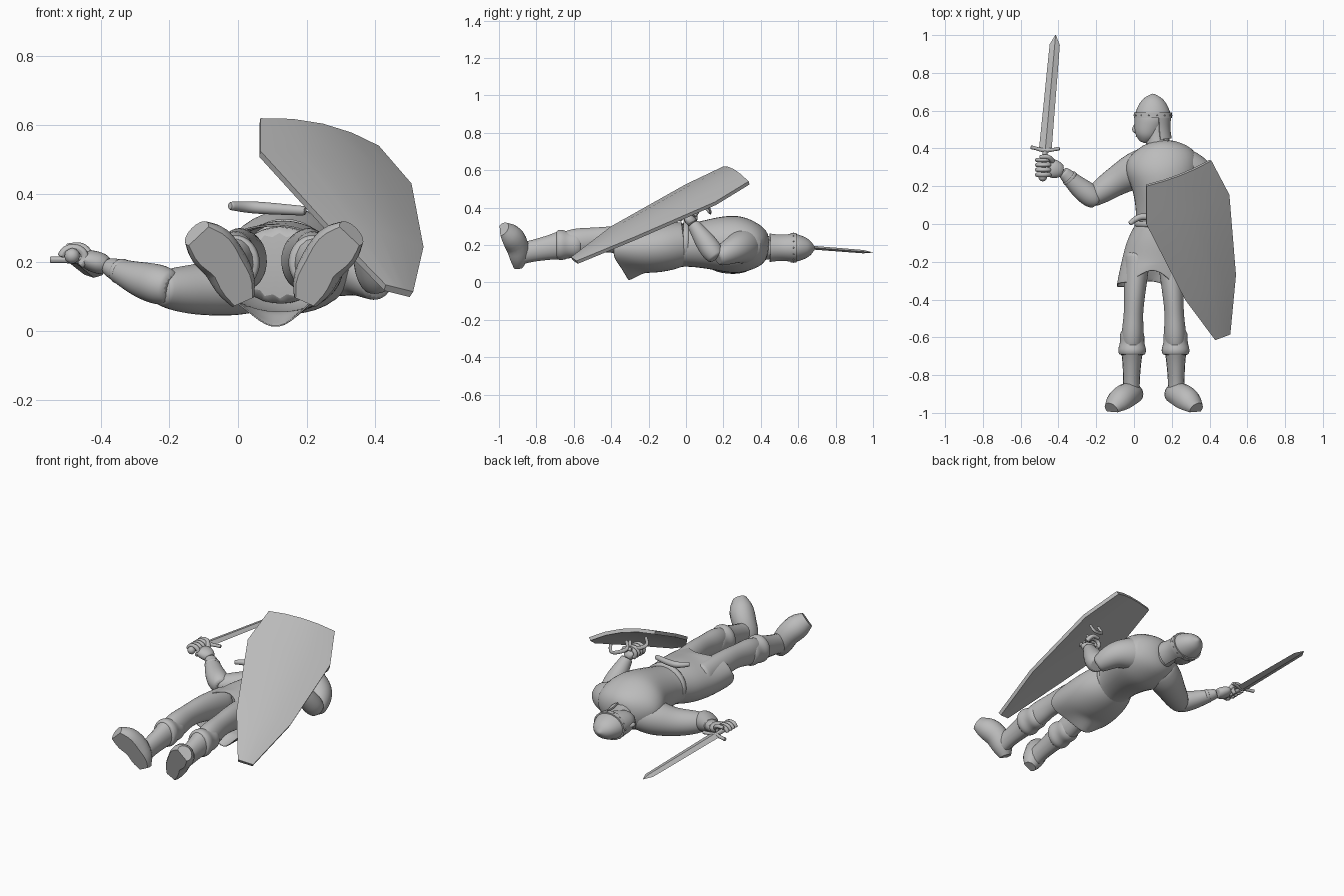
import bpy, bmesh, math
from mathutils import Vector
from math import cos, sin, radians

default_cube = bpy.data.objects.get("Cube")
if default_cube:
    bpy.data.objects.remove(default_cube, do_unlink=True)

grey = bpy.data.materials.new("plain_grey")
grey.use_nodes = True
grey.diffuse_color = (.5, .5, .5, 1)
grey.node_tree.nodes["Principled BSDF"].inputs["Base Color"].default_value = grey.diffuse_color

ACROSS_X, ACROSS_Y, ACROSS_Z = Vector((1, 0, 0)), Vector((0, 1, 0)), Vector((0, 0, 1))


def finish(name, mesh_builder, subdivide=False, thickness=0.0):
    """Turn a bmesh into a shaded grey object."""
    bmesh.ops.recalc_face_normals(mesh_builder, faces=mesh_builder.faces)
    mesh = bpy.data.meshes.new(name)
    mesh_builder.to_mesh(mesh)
    mesh_builder.free()
    mesh.materials.append(grey)
    part = bpy.data.objects.new(name, mesh)
    bpy.context.collection.objects.link(part)
    bpy.ops.object.select_all(action='DESELECT')
    part.select_set(True)
    bpy.context.view_layer.objects.active = part
    if thickness:
        solidify = part.modifiers.new("thickness", 'SOLIDIFY')
        solidify.thickness = thickness
        bpy.ops.object.modifier_apply(modifier=solidify.name)
    if subdivide:
        part.modifiers.new("smooth", 'SUBSURF')
    bpy.ops.object.shade_smooth_by_angle(angle=radians(35))


def sample(values, place):
    """Read a list of numbers or vectors as a smooth curve, with place from start to end."""
    if len(values) == 1:
        return values[0]
    last = len(values) - 1
    index = min(int(place * last), last - 1)
    f = place * last - index
    here, there = values[index], values[index + 1]
    leave = (there - values[max(index - 1, 0)]) / 2
    arrive = (values[min(index + 2, last)] - here) / 2
    return (here + (there - here) * (f * f * (3 - 2 * f))
            + leave * (f * (1 - f) ** 2) - arrive * (f * f * (1 - f)))


def sweep(path, widths, flat=(1,), sides=16, rings=12, up_hint=ACROSS_Z, start=0, turn=360, caps=True):
    """Skin ellipses along a smooth path; flat is height over width."""
    builder = bmesh.new()
    places = [k / (rings - 1) for k in range(rings)]
    points = [Vector(p) for p in path]
    centres = [sample(points, place) for place in places]
    whole = turn == 360
    angles = [radians(start + turn * k / sides) for k in range(sides if whole else sides + 1)]
    loops = []
    for k, place in enumerate(places):
        along = (centres[min(k + 1, rings - 1)] - centres[max(k - 1, 0)]).normalized()
        side = along.cross(up_hint).normalized()
        up = side.cross(along)
        width = sample(widths, place)
        height = width * sample(flat, place)
        loops.append([builder.verts.new(centres[k] + side * width * cos(a) + up * height * sin(a))
                      for a in angles])
    for lower, upper in zip(loops, loops[1:]):
        for k in range(sides):
            after = (k + 1) % len(angles)
            builder.faces.new((lower[k], lower[after], upper[after], upper[k]))
    if whole and caps:
        builder.faces.new(loops[0])
        builder.faces.new(loops[-1])
    return builder


def tube(name, path, widths, flat=(1,), **options):
    finish(name, sweep(path, widths, flat, **options), subdivide=True)


def ball(name, centre, radius):
    builder = bmesh.new()
    bmesh.ops.create_icosphere(builder, subdivisions=2, radius=radius)
    bmesh.ops.translate(builder, verts=builder.verts, vec=centre)
    finish(name, builder)


# Tunic: upper body with sloping shoulders
tube("tunic_body", [(.12, -.1, .19), (.155, .2, .205), (.13, .44, .185)],
     [.15, .125, .145, .175, .2, .175, .06], [.8, .9, .9, .87, .78, .7, 1])

# Skirt: open hem with a front slit and a drooping point at the back
skirt = sweep([(.135, 0, .21), (.125, -.18, .183), (.1, -.36, .19)], [.125, .172, .19, .195],
              [.9, .76, .69, .62], sides=32, caps=False)
hem_start, hem_length = -.2, .16
for vert in skirt.verts:
    share = (hem_start - vert.co.y) / hem_length
    if share > 0:
        facing = (vert.co.z - .19) / .12
        if facing > 0:
            vert.co.y += share * (.02 + .09 * facing ** 6)
        else:
            vert.co.y += share * .06 * facing ** 4
            vert.co.z -= share ** 4 * .05 * facing ** 10
finish("tunic_skirt", skirt, subdivide=True, thickness=.006)

# Belt and its knotted end
tube("belt", [(.135, -.02, .21), (.135, .02, .21)], [.136], [.88], rings=4)
tube("belt_knot", [(-.025, 0, .365), (.05, .04, .36), (.2, 0, .35)], [.012, .018, .014])

# Neck and face, turned toward the raised arm
tube("neck", [(.13, .4, .185), (.115, .56, .185)], [.07, .06, .06])
tube("head", [(.05, .43, .185), (.1, .6, .185)], [.02, .058, .078, .088, .07], [1, .8])
tube("nose", [(.022, .55, .185), (.002, .5, .185), (.02, .485, .185)], [.008, .014, .008],
     sides=8, up_hint=ACROSS_X)
tube("mouth", [(.024, .465, .165), (.014, .465, .185), (.024, .465, .205)], [.006],
     sides=8, up_hint=ACROSS_Y)

# Helmet: pointed dome, riveted rim and neck guard
rim = Vector((.1, .56, .185))
tube("helmet_dome", [rim, (.1, .69, .182)], [.098, .095, .08, .052, .006], [.8])
finish("helmet_band", sweep([rim, rim + ACROSS_Y * .03], [.1], [.8], sides=32, rings=2))
rivets = 14
for k in range(rivets):
    a = math.tau * k / rivets
    ball("helmet_rivet", rim + Vector((.1 * cos(a), .015, .08 * sin(a))), .004)
finish("neck_guard", sweep([rim, (.11, .445, .185)], [.098, .088, .09], [.8, .9],
                           start=110, turn=140), thickness=.008)


def fist(side, centre, start):
    """Four fingers and a thumb curled round a grip along y."""
    for finger in range(4):
        curl = [radians(start + 40 * k) for k in range(7)]
        height = .026 * (finger - 1.5)
        tube(side + "_finger", [centre + Vector((.035 * cos(a), height, .028 * sin(a))) for a in curl],
             [.013], sides=8, up_hint=ACROSS_Y)
    thumb = [centre + Vector(p) for p in ((.05, .03, 0), (.025, .055, .03), (-.02, .055, .03))]
    tube(side + "_thumb", thumb, [.016, .011], sides=8, up_hint=ACROSS_Y)


# Right arm, reaching out to hold the sword
elbow, wrist = Vector((-.22, .13, .125)), Vector((-.38, .28, .19))
grip = Vector((-.48, .3, .215))
tube("right_upper_arm", [(.1, .33, .17), (-.08, .235, .125), elbow - ACROSS_X * .015],
     [.09, .1, .082, .068, .048])
tube("right_forearm", [elbow + Vector((.03, -.01, 0)), elbow.lerp(wrist, .4), wrist],
     [.045, .06, .06, .052, .04, .03], [1, .85])
tube("right_cuff", [elbow.lerp(wrist, .7), elbow.lerp(wrist, .8)], [.045], [.85], rings=4)
tube("right_palm", [wrist, grip + ACROSS_X * .025], [.03, .045, .05, .035], [.8, .5])
fist("right", grip, -60)

# Sword: diamond-section blade, curved guard, grip and pommel
guard, tip, pommel = Vector((-.47, .39, .208)), Vector((-.415, 1, .16)), Vector((-.483, .248, .219))
finish("sword_blade", sweep([guard, tip], [.034 - .001 * k for k in range(8)] + [.002], [.33],
                            sides=4, rings=9))
tube("sword_guard", [guard + Vector((-.078, .018, 0)), guard, guard + Vector((.078, .01, 0))],
     [.012, .01, .014, .01, .012], sides=8)
tube("sword_grip", [guard, pommel], [.014], sides=8)
ball("sword_pommel", pommel, .023)

# Left arm, bent behind the shield
elbow, wrist = Vector((.41, .165, .13)), Vector((.365, .035, .315))
grip = Vector((.335, .01, .355))
tube("left_upper_arm", [(.2, .33, .2), (.345, .27, .18), elbow], [.09, .095, .08, .064, .045])
tube("left_forearm", [elbow, wrist], [.045, .058, .055, .042, .033])
tube("left_palm", [wrist, grip + ACROSS_X * .015], [.03, .042, .035], [.8, .5])
fist("left", grip, 0)

# Shield: bowed sheet between matching points of its left and right edges
outward = Vector((.36, -.36, .86))
shield = bmesh.new()
rows, columns = [], 4
for left, right, bow in (((.065, .2, .62), (.41, .335, .54), .028),
                         ((.065, 0, .525), (.505, .155, .43), .035),
                         ((.27, -.4, .3), (.54, -.27, .245), .02),
                         ((.43, -.615, .135), (.51, -.585, .115), 0)):
    spots = [k / columns for k in range(columns + 1)]
    rows.append([shield.verts.new(Vector(left).lerp(Vector(right), s) + outward * (bow * 4 * s * (1 - s)))
                 for s in spots])
for upper, lower in zip(rows, rows[1:]):
    for k in range(columns):
        shield.faces.new((upper[k], lower[k], lower[k + 1], upper[k + 1]))
finish("shield", shield, thickness=.02)

# Hand straps looped on the back of the shield
span = Vector((.04, .015, -.015))
for middle in (Vector((.32, 0, .43)), Vector((.38, .1, .43))):
    tube("shield_strap", [middle - span, middle - span - outward * .05, middle + span - outward * .05,
                          middle + span], [.012], [.5], sides=8, up_hint=ACROSS_Y)

# Legs with folded cuffs and flat-soled boots turned outward
hip, shin, ankle = Vector((.02, -.15, .2)), Vector((-.01, -.66, .2)), Vector((-.015, -.91, .15))
heel, arch, toe = Vector((.015, -.9, .085)), Vector((-.04, -.91, .2)), Vector((-.12, -.98, .285))
sole_up = (toe - heel).cross(Vector((.83, 0, .55)))
for side in ("right", "left"):
    pieces = {
        "leg": sweep([hip, (0, -.42, .23), shin], [.07, .066, .058, .052, .06, .052], [1.3]),
        "cuff": sweep([shin + ACROSS_Y * .1, shin - ACROSS_Y * .035], [.054, .066, .066, .076, .068], [1.1]),
        "boot": sweep([shin, ankle], [.06, .05, .044, .048], [1.3]),
        "foot": sweep([heel, arch, toe], [.035, .06, .066, .068, .045], [.9, 1, 1, .85], up_hint=ACROSS_Y),
    }
    for part, builder in pieces.items():
        # Trim the boots along the sole and close the cut
        if part in ("boot", "foot"):
            everything = builder.verts[:] + builder.edges[:] + builder.faces[:]
            bmesh.ops.bisect_plane(builder, geom=everything, clear_inner=True,
                                   plane_co=heel.lerp(toe, .5) - ACROSS_Y * .018, plane_no=sole_up)
            bmesh.ops.holes_fill(builder, edges=[e for e in builder.edges if e.is_boundary])
        if side == "left":
            for vert in builder.verts:
                vert.co.x = .21 - vert.co.x
        finish(side + "_" + part, builder, subdivide=part in ("leg", "cuff"))
